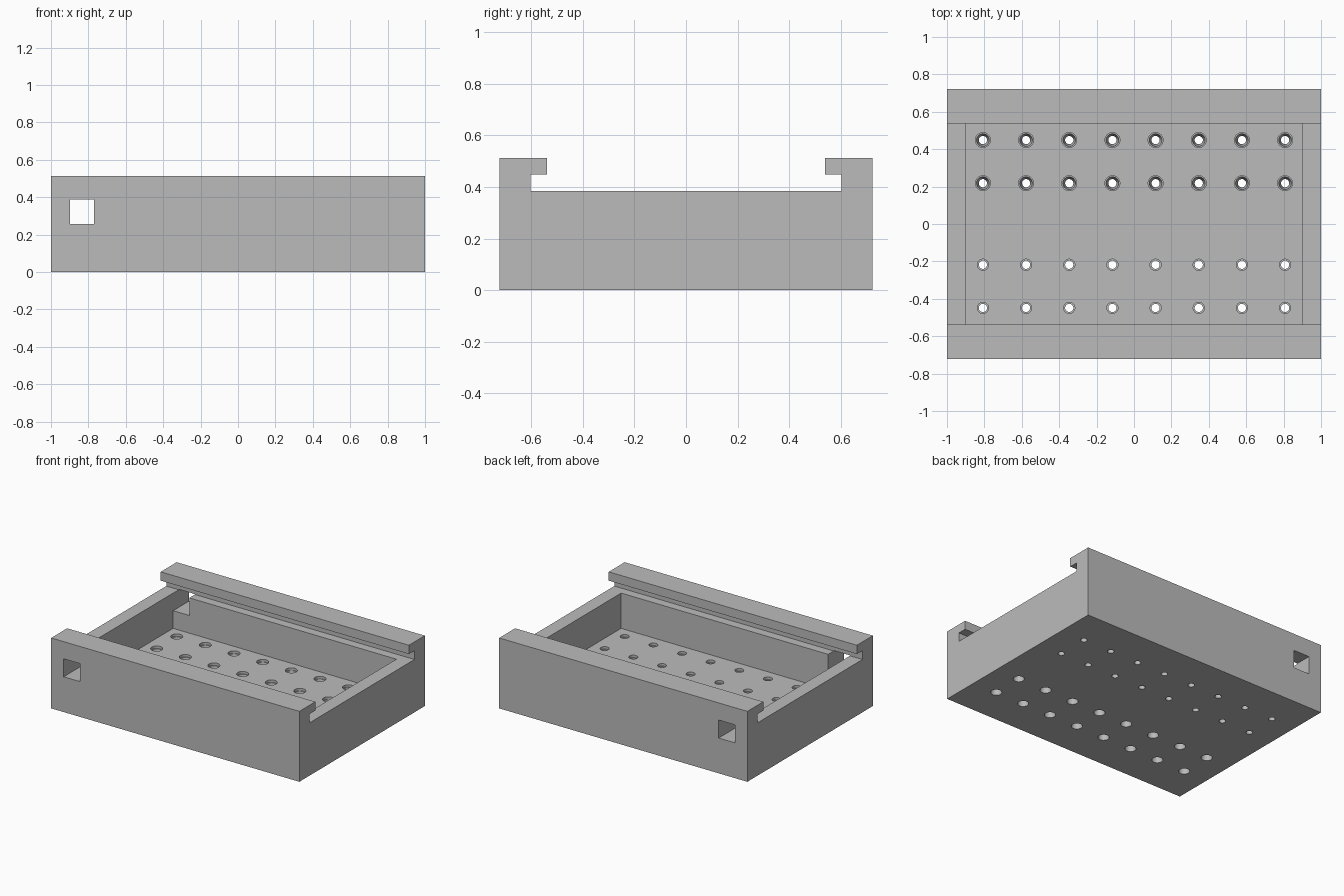
import bpy
import bmesh
import math

if "Cube" in bpy.data.objects:
    bpy.data.objects.remove(bpy.data.objects["Cube"], do_unlink=True)

HALF_LENGTH, HALF_WIDTH = 1.0, 0.722
FLOOR, SHELF, LIP, TOP = 0.128, 0.385, 0.449, 0.513
LIP_Y, SLOT_Y, POCKET_X = 0.5385, 0.6025, 0.9

grey = bpy.data.materials.new("plain grey")
grey.use_nodes = True
grey.diffuse_color = (0.5, 0.5, 0.5, 1)
grey.node_tree.nodes["Principled BSDF"].inputs["Base Color"].default_value = (0.5, 0.5, 0.5, 1)


def finish(name, bm):
    bmesh.ops.recalc_face_normals(bm, faces=bm.faces)
    mesh = bpy.data.meshes.new(name)
    bm.to_mesh(mesh)
    bm.free()
    mesh.materials.append(grey)
    obj = bpy.data.objects.new(name, mesh)
    bpy.context.collection.objects.link(obj)
    return obj


def box(name, low, high):
    bm = bmesh.new()
    bmesh.ops.create_cube(bm, size=1)
    for v in bm.verts:
        v.co = [h if c > 0 else l for c, l, h in zip(v.co, low, high)]
    return finish(name, bm)


def add_lathe(bm, x, y, profile, sides=32):
    """Closed turned solid from (radius, z) pairs."""
    rings = []
    for r, z in profile:
        angles = [2 * math.pi * i / sides for i in range(sides)]
        rings.append([bm.verts.new((x + r * math.cos(a), y + r * math.sin(a), z)) for a in angles])
    for a, b in zip(rings, rings[1:]):
        for i in range(sides):
            j = (i + 1) % sides
            bm.faces.new((a[i], a[j], b[j], b[i]))
    bm.faces.new(rings[0][::-1])
    bm.faces.new(rings[-1])


def cut(target, cutter):
    cutter.hide_render = True
    mod = target.modifiers.new("cut", 'BOOLEAN')
    mod.operation = 'DIFFERENCE'
    mod.solver = 'EXACT'
    mod.object = cutter
    bpy.ops.object.select_all(action='DESELECT')
    bpy.context.view_layer.objects.active = target
    target.select_set(True)
    bpy.ops.object.modifier_apply(modifier=mod.name)
    bpy.data.objects.remove(cutter, do_unlink=True)


# Tray body: side profile with a lid groove under each lip, extruded along x
half = [(HALF_WIDTH, 0), (HALF_WIDTH, TOP), (LIP_Y, TOP), (LIP_Y, LIP), (SLOT_Y, LIP), (SLOT_Y, SHELF)]
profile = half + [(-y, z) for y, z in reversed(half)]
bm = bmesh.new()
end = bm.faces.new([bm.verts.new((-HALF_LENGTH, y, z)) for y, z in profile])
swept = bmesh.ops.extrude_face_region(bm, geom=[end])
moved = [g for g in swept["geom"] if isinstance(g, bmesh.types.BMVert)]
bmesh.ops.translate(bm, verts=moved, vec=(2 * HALF_LENGTH, 0, 0))
tray = finish("tray_body", bm)

# Inner pocket
cut(tray, box("pocket_cutter", (-POCKET_X, -LIP_Y, FLOOR), (POCKET_X, LIP_Y, 0.42)))

# Square cable opening through front and back walls
cut(tray, box("window_cutter", (-0.899, -0.8, 0.257), (-0.769, 0.8, 0.388)))

# Screw holes: back rows widen upward, front rows widen downward
back_hole = [(0.022, -0.05), (0.022, 0.05), (0.034, 0.11), (0.04, 0.11), (0.04, 0.2)]
front_hole = [(0.037, -0.05), (0.037, 0.02), (0.022, 0.06), (0.022, 0.11), (0.03, 0.11), (0.03, 0.2)]
bm = bmesh.new()
for column in range(8):
    x = (column - 3.5) * 0.2308
    for y in (0.218, 0.4487):
        add_lathe(bm, x, y, back_hole)
        add_lathe(bm, x, -y, front_hole)
cut(tray, finish("screw_hole_cutter", bm))

bpy.ops.object.shade_smooth_by_angle(angle=math.radians(25))
